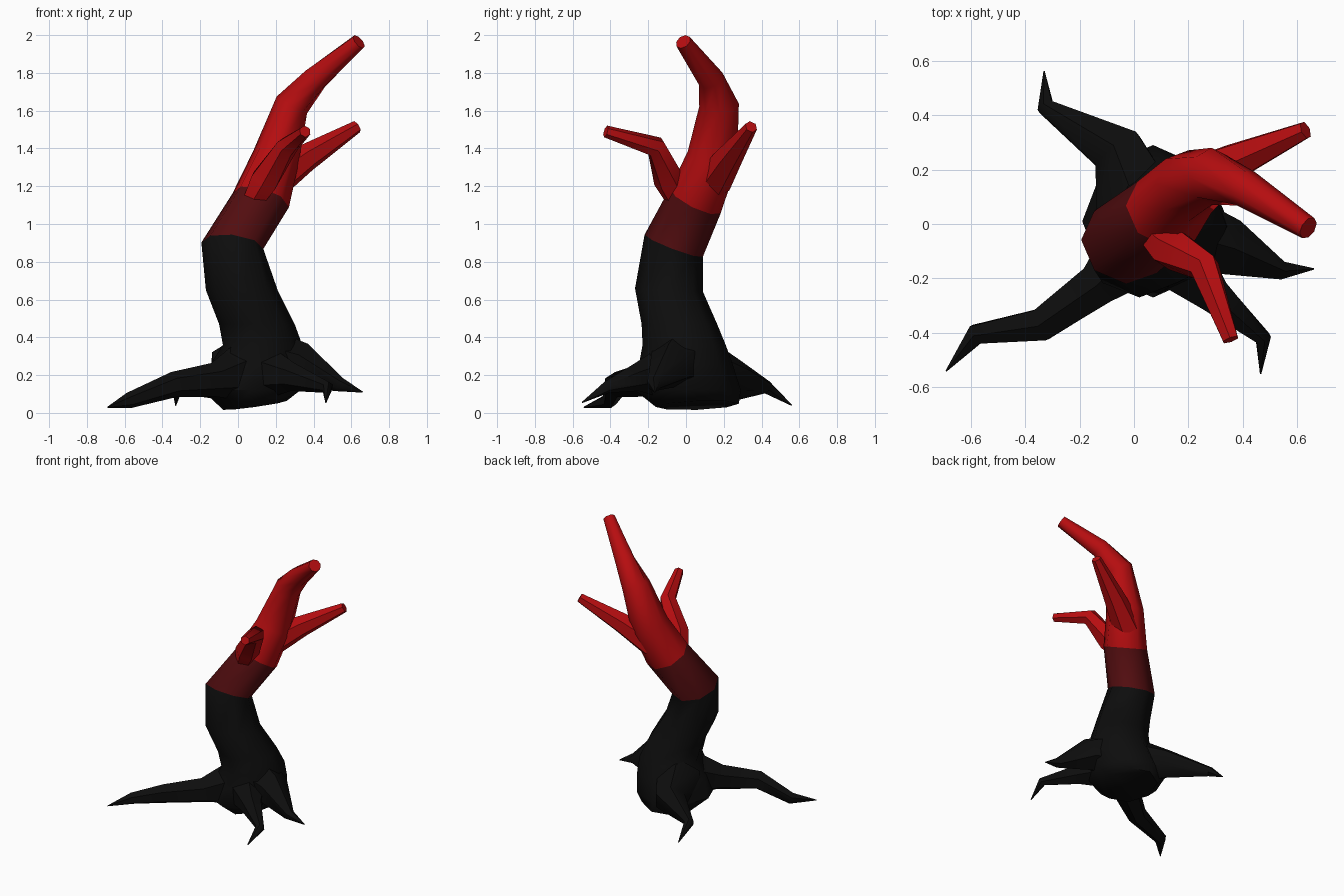
import bpy, bmesh, math
from mathutils import Vector

cube = bpy.data.objects.get("Cube")
if cube:
    bpy.data.objects.remove(cube, do_unlink=True)


def material(name, color):
    m = bpy.data.materials.new(name)
    m.use_nodes = True
    m.diffuse_color = (*color, 1)
    m.node_tree.nodes["Principled BSDF"].inputs["Base Color"].default_value = (*color, 1)
    return m


BLACK = material("charred black", (0.004, 0.004, 0.004))
MAROON = material("dark red", (0.085, 0.004, 0.005))
RED = material("bright red", (0.47, 0.004, 0.005))


def loft(name, rings, sides, mats, bands=None):
    """Skin rings of (centre, radius x, radius y, normal or None for the path direction)."""
    bm = bmesh.new()
    centres = [Vector(r[0]) for r in rings]
    loops = []
    for i, (c, rx, ry, n) in enumerate(rings):
        if n is None:
            a = centres[max(i - 1, 0)]
            b = centres[min(i + 1, len(rings) - 1)]
            p = centres[i]
            n = (p - a).normalized() + (b - p).normalized()
        n = Vector(n).normalized()
        ref = Vector((1, 0, 0)) if bands else Vector((0, 0, 1))
        u = (ref - n * n.dot(ref)).normalized()
        v = n.cross(u)
        loop = []
        for k in range(sides):
            t = math.tau * k / sides
            loop.append(bm.verts.new(centres[i] + u * rx * math.cos(t) + v * ry * math.sin(t)))
        loops.append(loop)
    for i, (lo, hi) in enumerate(zip(loops, loops[1:])):
        for k in range(sides):
            j = (k + 1) % sides
            f = bm.faces.new((lo[k], lo[j], hi[j], hi[k]))
            f.material_index = bands[i] if bands else 0
    bm.faces.new(loops[0][::-1])
    bm.faces.new(loops[-1]).material_index = len(mats) - 1
    bmesh.ops.recalc_face_normals(bm, faces=bm.faces)
    mesh = bpy.data.meshes.new(name)
    bm.to_mesh(mesh)
    bm.free()
    for m in mats:
        mesh.materials.append(m)
    ob = bpy.data.objects.new(name, mesh)
    bpy.context.collection.objects.link(ob)
    bpy.ops.object.select_all(action="DESELECT")
    ob.select_set(True)
    bpy.context.view_layer.objects.active = ob
    bpy.ops.object.shade_smooth_by_angle(angle=math.radians(55))
    return ob


def limb(name, points, mat, sides=6):
    """Tapered round limb through (x, y, z, radius) points."""
    loft(name, [(p[:3], p[3], p[3], None) for p in points], sides, [mat])


# Trunk flowing into the tallest branch, banded black, dark red and red
UP = (0, 0, 1)
trunk = [
    ((0.09, 0.06, 0.04), 0.17, 0.22, (-0.14, -0.04, 1)),
    ((0.07, 0.01, 0.12), 0.26, 0.28, UP),
    ((0.10, 0.00, 0.25), 0.25, 0.25, UP),
    ((0.13, -0.01, 0.36), 0.21, 0.22, UP),
    ((0.10, -0.035, 0.47), 0.20, 0.20, UP),
    ((0.02, -0.09, 0.65), 0.19, 0.18, (0, 0.05, 1)),
    ((-0.03, -0.065, 0.885), 0.165, 0.165, (0.12, 0.38, 1)),
    ((0.12, 0.05, 1.125), 0.155, 0.15, (0.3, 0.5, 1)),
    ((0.20, 0.14, 1.35), 0.125, 0.135, None),
    ((0.285, 0.175, 1.63), 0.092, 0.105, None),
    ((0.41, 0.13, 1.77), 0.07, 0.07, None),
    ((0.64, -0.015, 1.965), 0.043, 0.043, None),
]
loft("trunk", trunk, 8, [BLACK, MAROON, RED], [0] * 6 + [1] + [2] * 4)

# Side branches
limb("front_branch", [(0.05, -0.02, 1.07, 0.05), (0.14, -0.09, 1.23, 0.082),
                      (0.26, -0.16, 1.41, 0.058), (0.355, -0.425, 1.49, 0.032)], RED)
limb("left_branch", [(0.18, 0.14, 1.22, 0.10), (0.36, 0.225, 1.35, 0.075),
                     (0.63, 0.345, 1.515, 0.034)], RED)

# Roots ending in thin claws
limb("front_right_root", [(0.02, -0.08, 0.22, 0.16), (-0.13, -0.22, 0.175, 0.09),
                          (-0.34, -0.37, 0.15, 0.068), (-0.58, -0.405, 0.065, 0.042),
                          (-0.69, -0.54, 0.03, 0.003)], BLACK)
limb("back_right_root", [(0.01, 0.06, 0.24, 0.17), (-0.06, 0.27, 0.17, 0.11),
                         (-0.325, 0.43, 0.135, 0.035), (-0.33, 0.56, 0.04, 0.003)], BLACK)
limb("left_root", [(0.12, -0.02, 0.28, 0.18), (0.34, -0.08, 0.25, 0.12),
                   (0.54, -0.17, 0.15, 0.038), (0.66, -0.165, 0.11, 0.003)], BLACK)
limb("front_left_root", [(0.12, -0.08, 0.22, 0.16), (0.29, -0.26, 0.19, 0.075),
                         (0.475, -0.42, 0.135, 0.032), (0.465, -0.55, 0.055, 0.003)], BLACK)
